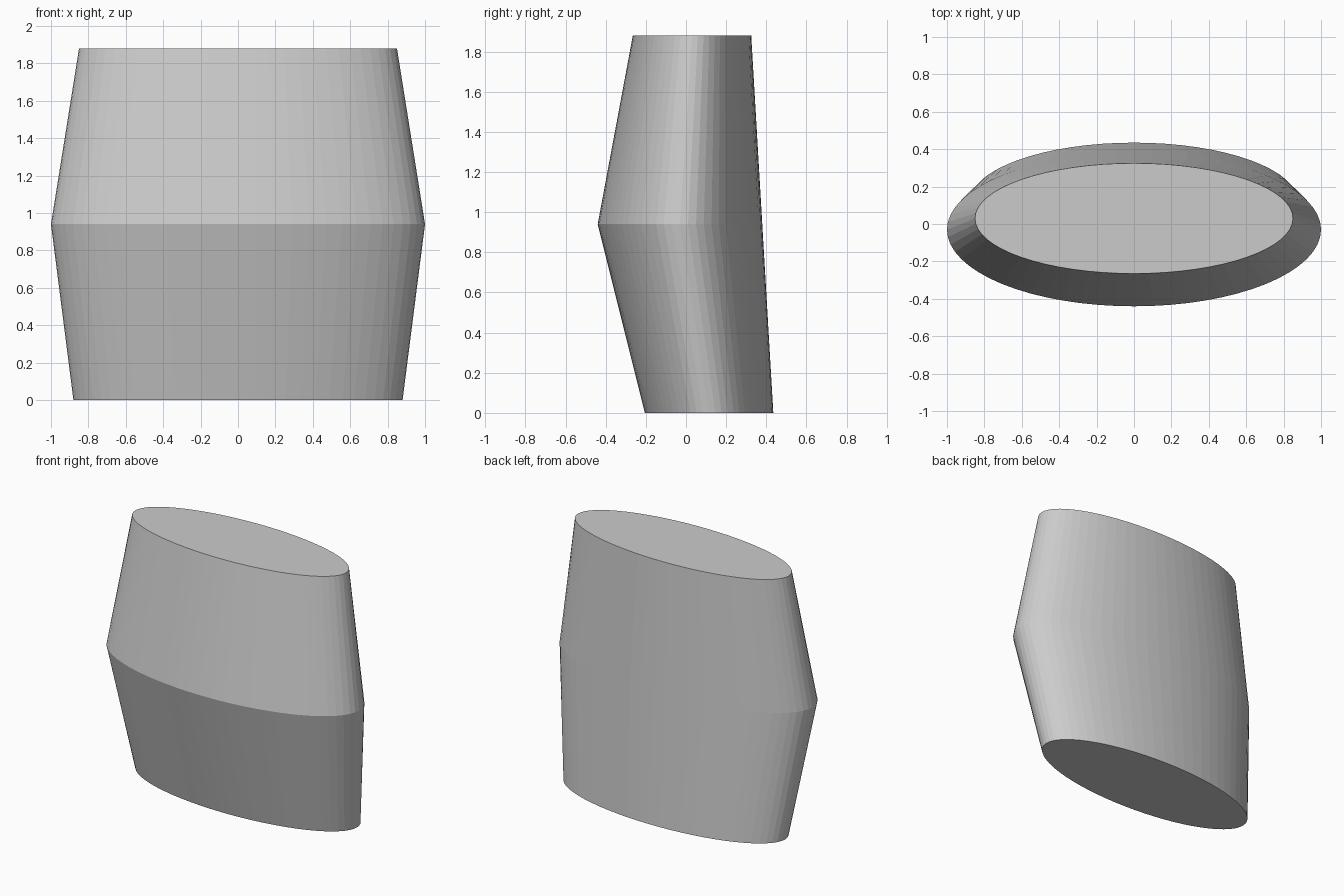
import bpy, bmesh, math

if "Cube" in bpy.data.objects:
    bpy.data.objects.remove(bpy.data.objects["Cube"])

SIDES = 64
# Elliptical sections: height, y centre, half width, half depth
SECTIONS = [
    (0.00, 0.115, 0.88, 0.32),
    (0.94, -0.03, 1.00, 0.41),
    (1.88, 0.03, 0.85, 0.295),
]


def ring(bm, z, cy, rx, ry):
    angles = [2 * math.pi * i / SIDES for i in range(SIDES)]
    return [bm.verts.new((rx * math.cos(a), cy + ry * math.sin(a), z)) for a in angles]


# Body lofted through the three sections, with flat caps
bm = bmesh.new()
rings = [ring(bm, *s) for s in SECTIONS]
for low, high in zip(rings, rings[1:]):
    for i in range(SIDES):
        j = (i + 1) % SIDES
        bm.faces.new((low[i], low[j], high[j], high[i]))
bm.faces.new(rings[0][::-1])
bm.faces.new(rings[-1])
bmesh.ops.recalc_face_normals(bm, faces=bm.faces[:])

mesh = bpy.data.meshes.new("oval_body")
bm.to_mesh(mesh)
bm.free()
bpy.context.collection.objects.link(bpy.data.objects.new("oval_body", mesh))
